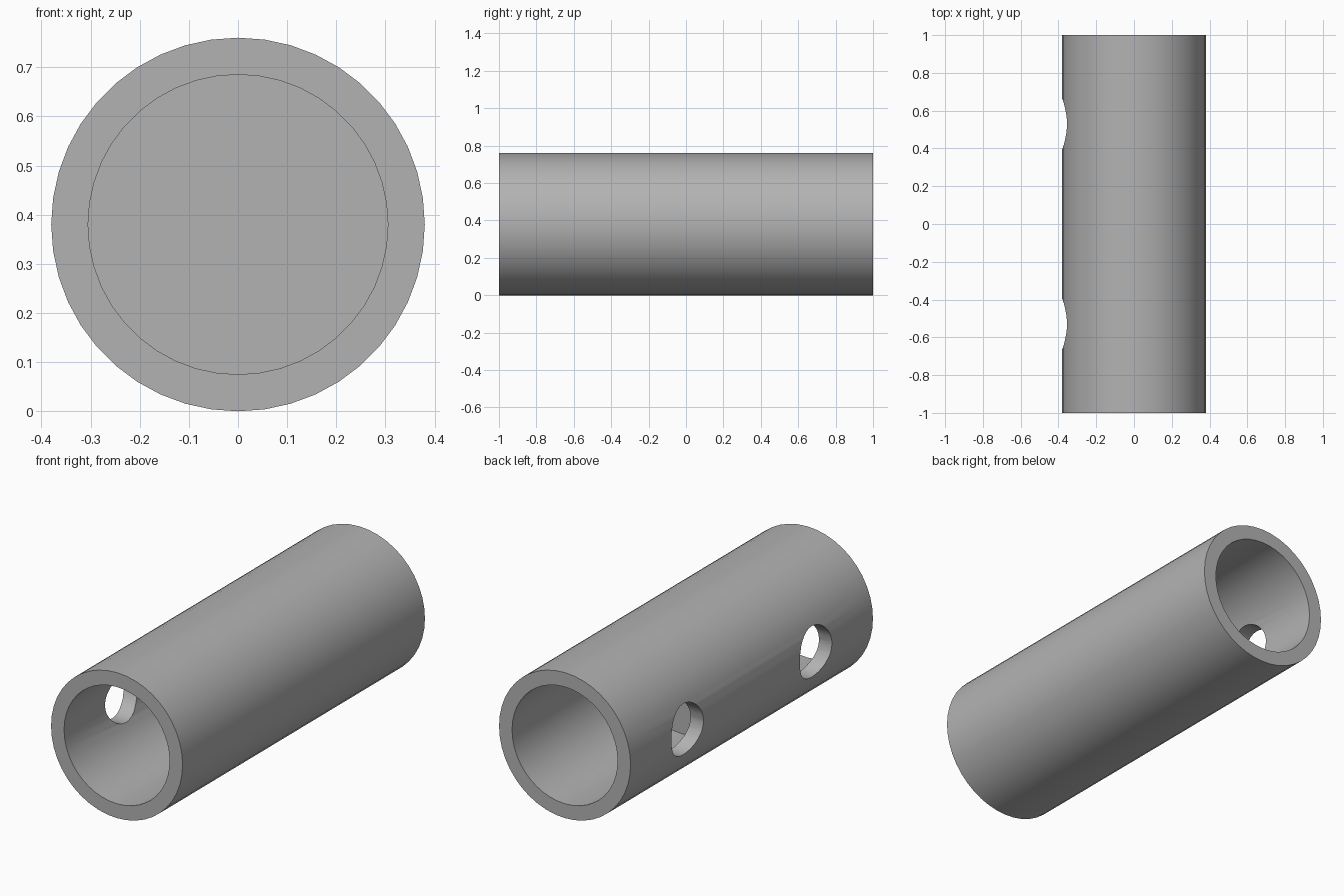
import bpy, bmesh, math
from mathutils import Matrix

cube = bpy.data.objects.get("Cube")
if cube:
    bpy.data.objects.remove(cube, do_unlink=True)

OUTER, INNER, HALF = 0.38, 0.305, 1.0
WEB = 0.04          # half thickness of the inner wall
HOLE_R, HOLE_Y = 0.133, 0.53
SIDES = 44

grey = bpy.data.materials.new("mid_grey")
grey.use_nodes = True
colour = (0.45, 0.45, 0.45, 1)
grey.diffuse_color = colour
grey.node_tree.nodes["Principled BSDF"].inputs["Base Color"].default_value = colour


def add_object(name, bm):
    bmesh.ops.recalc_face_normals(bm, faces=bm.faces)
    mesh = bpy.data.meshes.new(name)
    bm.to_mesh(mesh)
    bm.free()
    obj = bpy.data.objects.new(name, mesh)
    bpy.context.collection.objects.link(obj)
    obj.data.materials.append(grey)
    return obj


# Tube with a closing wall halfway along, lathed around the y axis
profile = [(0, -WEB), (INNER, -WEB), (INNER, -HALF), (OUTER, -HALF),
           (OUTER, HALF), (INNER, HALF), (INNER, WEB), (0, WEB)]
bm = bmesh.new()
verts = [bm.verts.new((0, y, r)) for r, y in profile]
edges = [bm.edges.new(pair) for pair in zip(verts, verts[1:])]
bmesh.ops.spin(bm, geom=verts + edges, cent=(0, 0, 0), axis=(0, 1, 0),
               angle=math.tau, steps=SIDES, use_merge=True)
bmesh.ops.remove_doubles(bm, verts=bm.verts, dist=0.0001)
bmesh.ops.translate(bm, verts=bm.verts, vec=(0, 0, OUTER))
tube = add_object("tube", bm)

# Two round side holes through the right wall only
bm = bmesh.new()
for y in (-HOLE_Y, HOLE_Y):
    place = Matrix.Translation((-0.35, y, OUTER)) @ Matrix.Rotation(math.pi / 2, 4, "Y")
    bmesh.ops.create_cone(bm, cap_ends=True, segments=32, radius1=HOLE_R,
                          radius2=HOLE_R, depth=0.4, matrix=place)
cutter = add_object("hole_cutter", bm)
cutter.hide_render = True

cut = tube.modifiers.new("side_holes", "BOOLEAN")
cut.operation = "DIFFERENCE"
cut.solver = "EXACT"
cut.object = cutter

bpy.ops.object.select_all(action="DESELECT")
tube.select_set(True)
bpy.context.view_layer.objects.active = tube
bpy.ops.object.modifier_apply(modifier=cut.name)
bpy.data.objects.remove(cutter, do_unlink=True)
bpy.ops.object.shade_smooth_by_angle(angle=math.radians(30))
